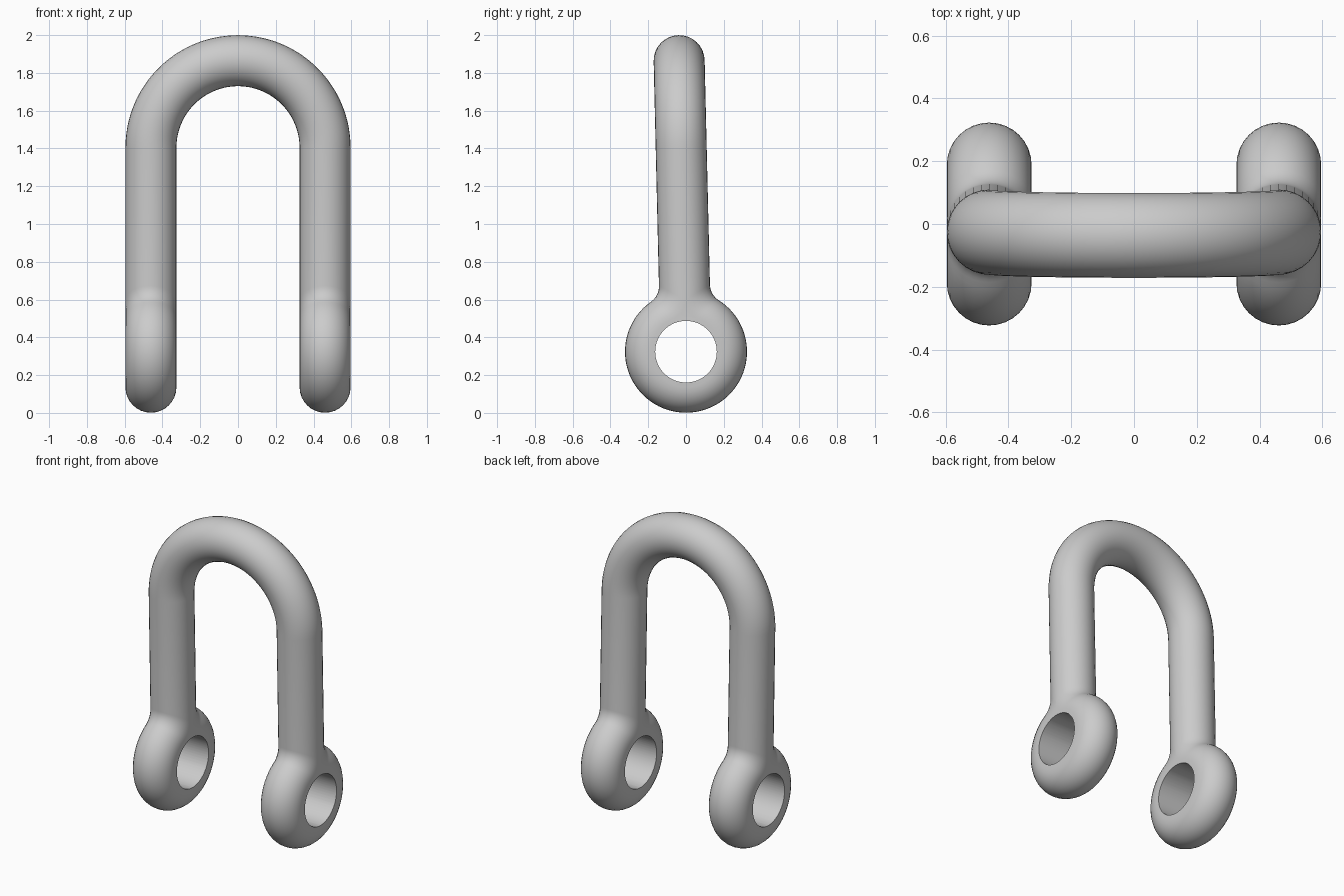
import bpy, bmesh
from math import sin, cos, pi, atan2, sqrt, radians
from mathutils import Matrix

cube = bpy.data.objects.get("Cube")
if cube:
    bpy.data.objects.remove(cube)

ROD = 0.135          # rod radius
BOW = 0.461          # bow centreline radius, also leg offset
BOW_Z = 1.404        # height where the legs meet the bow
EYE_Z = 0.324        # pin axis height
FLAT = 0.188         # radius of the flat eye faces
HOLE = 0.163
FILLET = 0.10
TILT = radians(1.35)
COLS, BOW_STEPS, FILLET_STEPS, EYE_STEPS = 16, 28, 8, 32

steel = bpy.data.materials.new("Grey steel")
steel.use_nodes = True
grey = (0.6, 0.6, 0.6, 1)
steel.diffuse_color = grey
steel.node_tree.nodes["Principled BSDF"].inputs["Base Color"].default_value = grey


def column(a, side):
    """Points from the crown, down the leg, over the fillet and round the eye."""
    u, half = ROD * sin(a), ROD * cos(a)
    pts = []
    for i in range(BOW_STEPS + 1):
        t = pi / 2 * (1 - i / BOW_STEPS)
        pts.append(((BOW + u) * cos(t), side * half, BOW_Z + (BOW + u) * sin(t)))
    # fillet arc tangent to both the leg and the eye
    r = FLAT + half
    cy = half + FILLET
    ch = sqrt((r + FILLET) ** 2 - cy ** 2)
    phi = atan2(ch, cy)
    for i in range(FILLET_STEPS + 1):
        t = pi + phi * i / FILLET_STEPS
        pts.append((BOW + u, side * (cy + FILLET * cos(t)), EYE_Z + ch + FILLET * sin(t)))
    # rounded rim of the eye
    for i in range(1, EYE_STEPS + 1):
        t = phi - (phi + pi / 2) * i / EYE_STEPS
        pts.append((BOW + u, side * r * cos(t), EYE_Z + r * sin(t)))
    return pts


# Half of the body: columns wrapped into a closed ring
angles = [pi * (i / COLS - 0.5) for i in range(COLS + 1)]
columns = [column(a, 1) for a in angles] + [column(a, -1) for a in reversed(angles)]
bm = bmesh.new()
grid = [[bm.verts.new(p) for p in col] for col in columns]
for left, right in zip(grid, grid[1:] + grid[:1]):
    for j in range(len(left) - 1):
        bm.faces.new((left[j], left[j + 1], right[j + 1], right[j]))
bmesh.ops.remove_doubles(bm, verts=bm.verts, dist=0.0002)

# Other half, joined at the crown
half_geom = bm.verts[:] + bm.edges[:] + bm.faces[:]
copy = bmesh.ops.duplicate(bm, geom=half_geom)["geom"]
bmesh.ops.scale(bm, vec=(-1, 1, 1),
                verts=[g for g in copy if isinstance(g, bmesh.types.BMVert)])
bmesh.ops.remove_doubles(bm, verts=bm.verts, dist=0.0002)
bmesh.ops.recalc_face_normals(bm, faces=bm.faces)
# The legs lean slightly about the pin axis
bmesh.ops.rotate(bm, verts=bm.verts, cent=(0, 0, EYE_Z),
                 matrix=Matrix.Rotation(TILT, 3, 'X'))
mesh = bpy.data.meshes.new("shackle_body")
bm.to_mesh(mesh)
bm.free()
mesh.materials.append(steel)
body = bpy.data.objects.new("shackle_body", mesh)
bpy.context.collection.objects.link(body)

# Pin holes through both eyes
bpy.ops.mesh.primitive_cylinder_add(vertices=64, radius=HOLE, depth=2,
                                    location=(0, 0, EYE_Z), rotation=(0, pi / 2, 0))
cutter = bpy.context.object
cutter.name = "pin_hole_cutter"
cutter.hide_render = True
cutter.data.materials.append(steel)

bpy.ops.object.select_all(action='DESELECT')
body.select_set(True)
bpy.context.view_layer.objects.active = body
cut = body.modifiers.new("Pin holes", 'BOOLEAN')
cut.operation = 'DIFFERENCE'
cut.solver = 'EXACT'
cut.object = cutter
bpy.ops.object.modifier_apply(modifier=cut.name)
bpy.data.objects.remove(cutter)
bpy.ops.object.shade_smooth_by_angle(angle=radians(35))
